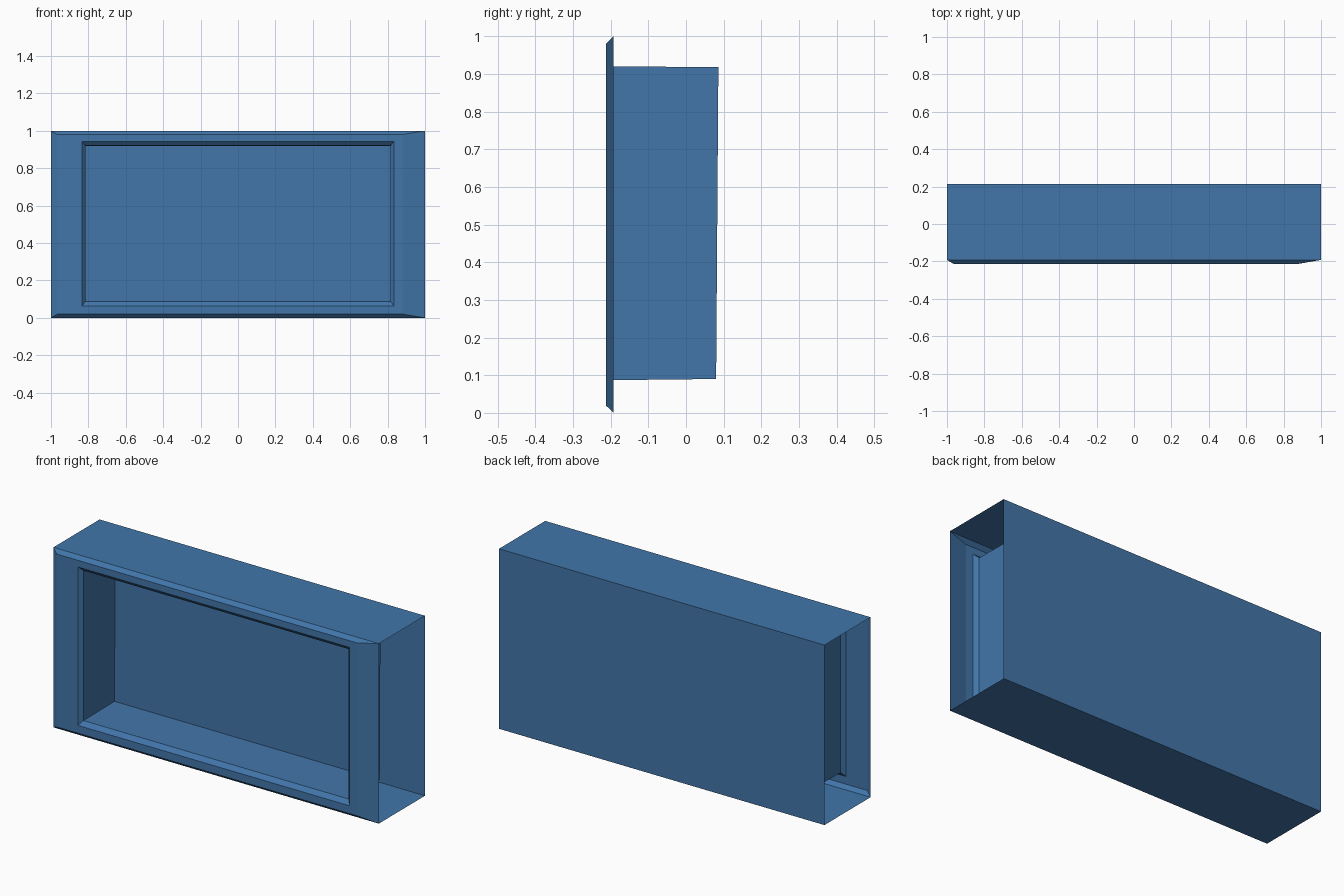
import bpy, bmesh

if "Cube" in bpy.data.objects:
    bpy.data.objects.remove(bpy.data.objects["Cube"])

blue = bpy.data.materials.new("blue")
blue.diffuse_color = (0.054, 0.18, 0.40, 1)
blue.use_nodes = True
blue.node_tree.nodes["Principled BSDF"].inputs["Base Color"].default_value = blue.diffuse_color


def rect(x0, x1, z0, z1, y, y_top=None):
    """Rectangle facing the front; y_top lets it lean slightly."""
    yt = y if y_top is None else y_top
    return [(x0, y, z0), (x1, y, z0), (x1, yt, z1), (x0, yt, z1)]


def ring_object(name, rings, cap=False, skip=()):
    """Bridge successive rectangles; skip holds side indices left open."""
    bm = bmesh.new()
    loops = [[bm.verts.new(p) for p in r] for r in rings]
    for a, b in zip(loops, loops[1:]):
        for i in range(4):
            if i not in skip:
                j = (i + 1) % 4
                bm.faces.new((a[i], a[j], b[j], b[i]))
    if cap:
        bm.faces.new(loops[-1])
    bm.verts.ensure_lookup_table()
    mesh = bpy.data.meshes.new(name)
    bm.to_mesh(mesh)
    bm.free()
    mesh.materials.append(blue)
    obj = bpy.data.objects.new(name, mesh)
    bpy.context.collection.objects.link(obj)
    return obj


FRONT, LIP, BACK = -0.213, -0.192, 0.213

# Chamfered front frame, running inward into the recessed tray
ring_object("front_frame_and_recess", [
    rect(-1, 1, 0, 1, LIP),
    rect(-0.965, 0.88, 0.02, 0.98, FRONT),
    rect(-0.835, 0.835, 0.063, 0.943, FRONT),
    rect(-0.815, 0.815, 0.087, 0.92, LIP),
    rect(-0.815, 0.815, 0.09, 0.918, 0.08, 0.086),
], cap=True)

# Thin outer shell: bottom, top and back sheets, both ends open
shell = ring_object("outer_shell", [
    rect(-1, 1, 0, 1, LIP),
    rect(-1, 1, 0, 1, BACK),
], cap=True, skip=(1, 3))
shell.data.flip_normals()
